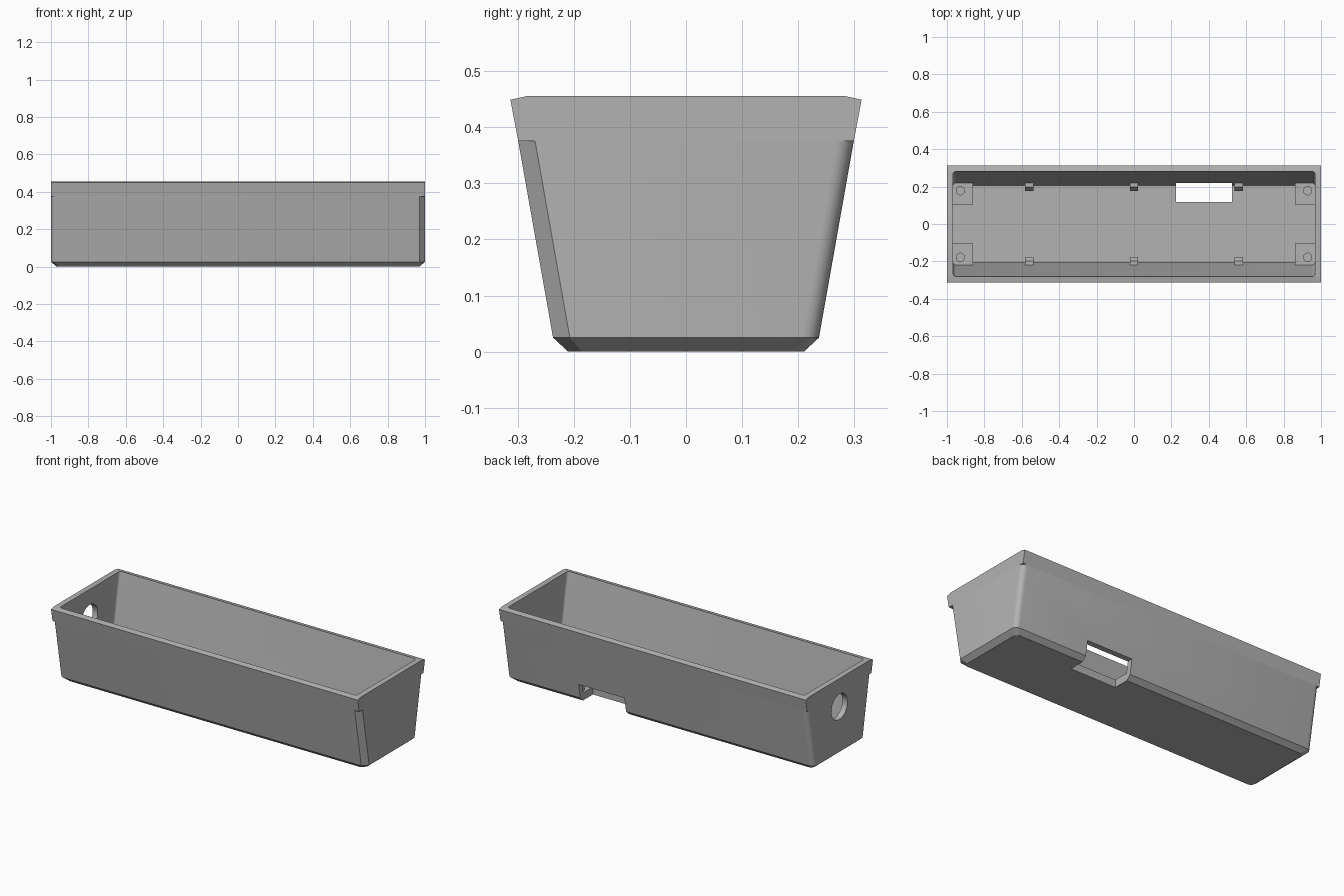
import bpy
import bmesh
from math import radians, cos, sin, pi
from mathutils import Matrix

default = bpy.data.objects.get("Cube")
if default:
    bpy.data.objects.remove(default, do_unlink=True)

grey = bpy.data.materials.new("plain grey")
grey.use_nodes = True
grey.diffuse_color = (0.45, 0.45, 0.45, 1)
grey.node_tree.nodes["Principled BSDF"].inputs["Base Color"].default_value = (0.45, 0.45, 0.45, 1)


def finish(name, bm):
    bmesh.ops.remove_doubles(bm, verts=bm.verts, dist=0.0001)
    bmesh.ops.recalc_face_normals(bm, faces=bm.faces)
    mesh = bpy.data.meshes.new(name)
    bm.to_mesh(mesh)
    bm.free()
    mesh.materials.append(grey)
    obj = bpy.data.objects.new(name, mesh)
    bpy.context.collection.objects.link(obj)
    return obj


def ring(hx, hy, z, radius, steps=5, chamfered=None):
    """Rectangle outline with rounded corners; one corner may be a flat chamfer."""
    points = []
    for corner, (sx, sy) in enumerate([(1, 1), (-1, 1), (-1, -1), (1, -1)]):
        for i in range(steps + 1):
            t = i / steps
            a = pi / 2 * (corner + t)
            c, s = cos(a), sin(a)
            if corner == chamfered:
                c, s = t, t - 1
            points.append((sx * (hx - radius) + radius * c,
                           sy * (hy - radius) + radius * s, z))
    return points


def loft(name, rings):
    bm = bmesh.new()
    loops = [[bm.verts.new(p) for p in r] for r in rings]
    n = len(loops[0])
    for low, high in zip(loops, loops[1:]):
        for i in range(n):
            j = (i + 1) % n
            bm.faces.new((low[i], low[j], high[j], high[i]))
    bm.faces.new(loops[0][::-1])
    bm.faces.new(loops[-1])
    return finish(name, bm)


def box(name, low, high):
    bm = bmesh.new()
    bmesh.ops.create_cube(bm, size=1)
    for v in bm.verts:
        v.co = [(a + b) / 2 + c * (b - a) for a, b, c in zip(low, high, v.co)]
    return finish(name, bm)


def cylinder(name, radius, depth, matrix):
    bm = bmesh.new()
    bmesh.ops.create_cone(bm, cap_ends=True, segments=32, radius1=radius,
                          radius2=radius, depth=depth, matrix=matrix)
    return finish(name, bm)


def cut(obj, cutter):
    mod = obj.modifiers.new("cut", "BOOLEAN")
    mod.operation = "DIFFERENCE"
    mod.solver = "EXACT"
    mod.object = cutter
    bpy.context.view_layer.objects.active = obj
    bpy.ops.object.modifier_apply(modifier=mod.name)
    bpy.data.objects.remove(cutter, do_unlink=True)


# Trough body: rounded lower corners, square-cornered rim band, sloped rim edge
body = loft("trough_body", [
    ring(0.97, 0.21, 0, 0.025, chamfered=3),
    ring(1, 0.237, 0.025, 0.03, chamfered=3),
    ring(1, 0.299, 0.375, 0.03, chamfered=3),
    ring(1, 0.299, 0.375, 0),
    ring(1, 0.313, 0.449, 0),
    ring(1, 0.281, 0.456, 0),
])

# Open cavity
cut(body, loft("cavity", [ring(0.967, 0.207, 0.045, 0.015),
                          ring(0.967, 0.283, 0.466, 0.015)]))

# Slot through the floor and back wall, round port in one end
cut(body, box("slot", (0.225, 0.118, -0.1), (0.524, 0.4, 0.11)))
cut(body, cylinder("port", 0.075, 0.2,
                   Matrix.Translation((-1, 0, 0.29)) @ Matrix.Rotation(pi / 2, 4, "Y")))

parts = [body]

# Corner mounting pads with screw holes
for sx, end in ((1, "left"), (-1, "right")):
    for sy, side in ((1, "back"), (-1, "front")):
        xs = sorted((sx * 0.86, sx * 0.975))
        ys = sorted((sy * 0.105, sy * 0.219))
        pad = box(f"mounting_pad_{side}_{end}", (xs[0], ys[0], 0.04), (xs[1], ys[1], 0.11))
        cut(pad, cylinder("screw_hole", 0.022, 0.1,
                          Matrix.Translation((sx * 0.928, sy * 0.178, 0.11))))
        parts.append(pad)

# Small sloped clips along both long walls
clip_profile = [(0.176, 0.04), (0.225, 0.04), (0.219, 0.11), (0.198, 0.11), (0.176, 0.08)]
for sy, side in ((1, "back"), (-1, "front")):
    for k, x in enumerate((-0.56, 0, 0.56)):
        bm = bmesh.new()
        face = bm.faces.new([bm.verts.new((x - 0.022, sy * y, z)) for y, z in clip_profile])
        out = bmesh.ops.extrude_face_region(bm, geom=[face])
        moved = [g for g in out["geom"] if isinstance(g, bmesh.types.BMVert)]
        bmesh.ops.translate(bm, verts=moved, vec=(0.044, 0, 0))
        parts.append(finish(f"clip_{side}_{k + 1}", bm))

# Smooth the rounded corners and holes, keep all other edges crisp
bpy.ops.object.select_all(action="DESELECT")
for part in parts:
    part.select_set(True)
bpy.context.view_layer.objects.active = body
bpy.ops.object.shade_smooth_by_angle(angle=radians(22))
